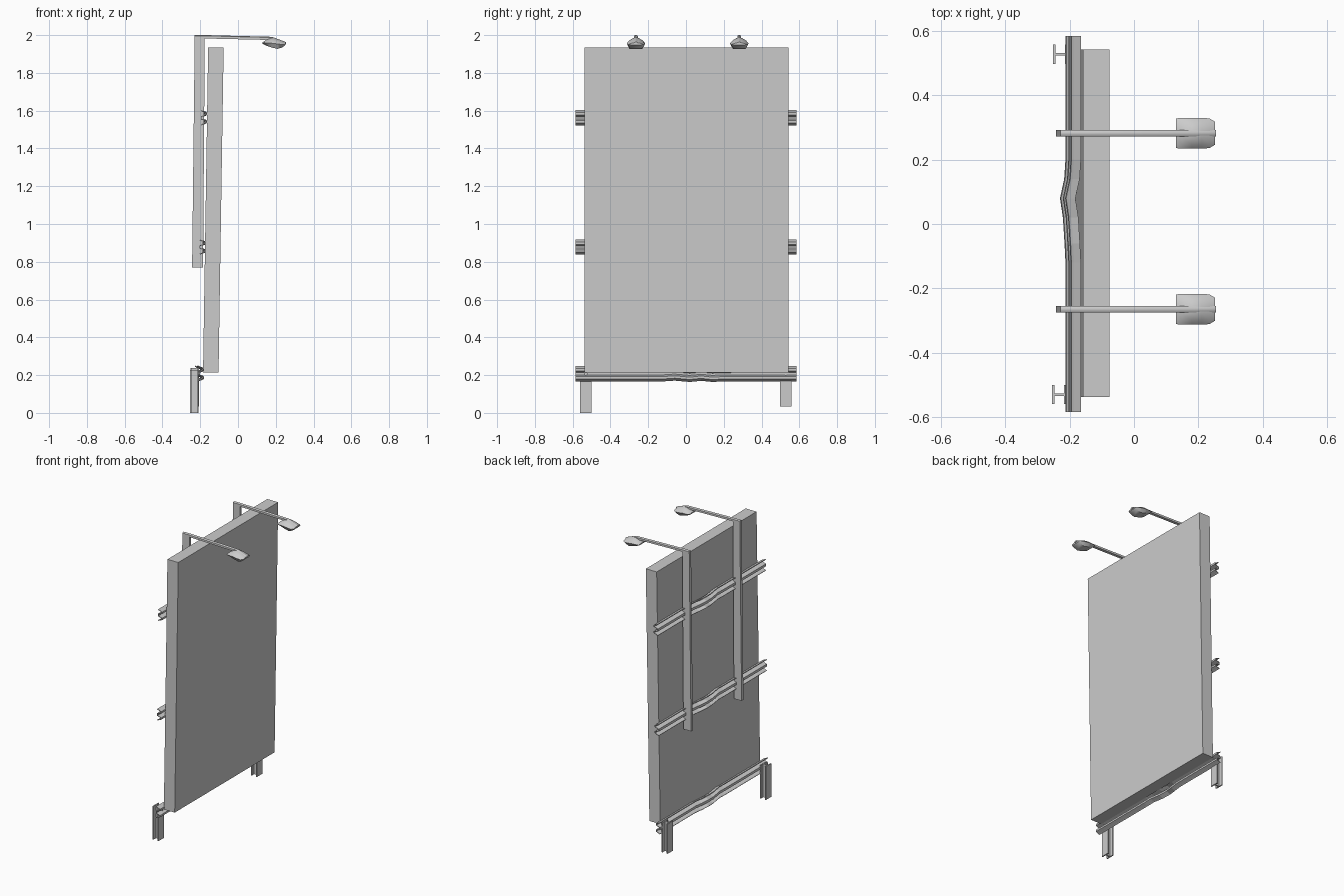
import bpy, bmesh

if "Cube" in bpy.data.objects:
    bpy.data.objects.remove(bpy.data.objects["Cube"])


def make(name, verts, faces, smooth=False, thickness=0):
    me = bpy.data.meshes.new(name)
    me.from_pydata(verts, [], faces)
    bm = bmesh.new()
    bm.from_mesh(me)
    bmesh.ops.recalc_face_normals(bm, faces=bm.faces)
    bm.to_mesh(me)
    bm.free()
    ob = bpy.data.objects.new(name, me)
    bpy.context.collection.objects.link(ob)
    if thickness:
        mod = ob.modifiers.new("sheet", "SOLIDIFY")
        mod.thickness = thickness
        mod.offset = 0
    if smooth:
        bpy.ops.object.select_all(action='DESELECT')
        ob.select_set(True)
        bpy.context.view_layer.objects.active = ob
        bpy.ops.object.shade_smooth_by_angle(angle=0.6)
    return ob


def loft(name, rings, closed=True, **kw):
    """Skin a list of equal-length rings; cap the ends when closed."""
    n = len(rings[0])
    faces = []
    for r in range(len(rings) - 1):
        for i in range(n if closed else n - 1):
            j = (i + 1) % n
            faces.append((r * n + i, r * n + j, (r + 1) * n + j, (r + 1) * n + i))
    if closed:
        faces += [tuple(range(n)), tuple(range(n * (len(rings) - 1), n * len(rings)))]
    return make(name, [v for ring in rings for v in ring], faces, **kw)


# leaning sign panel
section = [(-0.185, 0.215), (-0.103, 0.215), (-0.076, 1.935), (-0.158, 1.935)]
loft("sign_panel", [[(x, y, z) for x, z in section] for y in (-0.538, 0.543)])

# corrugated guard rails with a dent near the middle
W = [(-0.014, 0.038), (-0.006, 0.034), (0.014, 0.026), (0.014, 0.016), (-0.014, 0.007),
     (-0.014, -0.007), (0.014, -0.016), (0.014, -0.026), (-0.006, -0.034), (-0.014, -0.038)]
dent = [(-0.585, 0, 0), (-0.12, 0, 0), (-0.06, -0.003, 0.004), (0.02, -0.008, -0.003),
        (0.08, -0.017, 0.003), (0.14, -0.004, -0.003), (0.2, 0, 0), (0.585, 0, 0)]
for label, cx, cz in (("lower", -0.197, 0.207), ("middle", -0.188, 0.878), ("upper", -0.181, 1.562)):
    rings = [[(cx + px + dx, y, cz + pz + dz) for px, pz in W] for y, dx, dz in dent]
    loft(label + "_rail", rings, closed=False, thickness=0.005)

# I-beam feet, one shorter than the other
for label, y, z0, dx in (("left", -0.53, 0.0, 0.0), ("right", 0.528, 0.035, 0.003)):
    I = [(-0.255, -0.030), (-0.247, -0.030), (-0.247, -0.004), (-0.217, -0.004),
         (-0.217, -0.030), (-0.209, -0.030)]
    I = I + [(x, -py) for x, py in reversed(I)]
    loft(label + "_foot", [[(x + dx, y + py, z) for x, py in I] for z in (z0, z0 + 0.228 - z0 * 0.7)])
    # bolt head holding the rail to the foot
    s = 0.009
    loft(label + "_bolt", [[(x, y + a * s, 0.207 + b * s) for a, b in
         ((-1, 0), (-.5, .87), (.5, .87), (1, 0), (.5, -.87), (-.5, -.87))] for x in (-0.213, -0.201)])

# lamp posts: upright bar, overhead arm and lamp head
for label, y in (("left", -0.265), ("right", 0.282)):
    h = 0.010
    # upright and arm as one mitred bar: (outer point, inner point)
    path = [((-0.243, 0.77), (-0.185, 0.77)), ((-0.229, 1.990), (-0.176, 1.983)),]
    loft(label + "_lamp_upright",
         [[(a[0], y - h, a[1]), (b[0], y - h, b[1]), (b[0], y + h, b[1]), (a[0], y + h, a[1])]
          for a, b in path], smooth=True)
    arm = [(-0.229, 1.980, 2.0), (-0.17, 1.982, 2.0), (0.18, 1.974, 1.991), (0.255, 1.952, 1.963)]
    loft(label + "_lamp_arm",
         [[(x, y - h, lo), (x, y + h, lo), (x, y + h, hi - 0.004), (x, y + h * .4, hi),
           (x, y - h * .4, hi), (x, y - h, hi - 0.004)] for x, lo, hi in arm], smooth=True)
    # head sections: x, half width, bottom, side, top
    head = [(0.130, 0.046, 1.954, 1.958, 1.962), (0.150, 0.048, 1.944, 1.958, 1.975),
            (0.180, 0.048, 1.934, 1.957, 1.986), (0.210, 0.048, 1.927, 1.953, 1.978),
            (0.235, 0.046, 1.935, 1.950, 1.968), (0.251, 0.036, 1.947, 1.952, 1.960)]
    loft(label + "_lamp_head",
         [[(x, y - w * .7, b), (x, y + w * .7, b), (x, y + w, s), (x, y + w * .75, (s + t) / 2),
           (x, y + w * .25, t), (x, y - w * .25, t), (x, y - w * .75, (s + t) / 2), (x, y - w, s)]
          for x, w, b, s, t in head], smooth=True)
